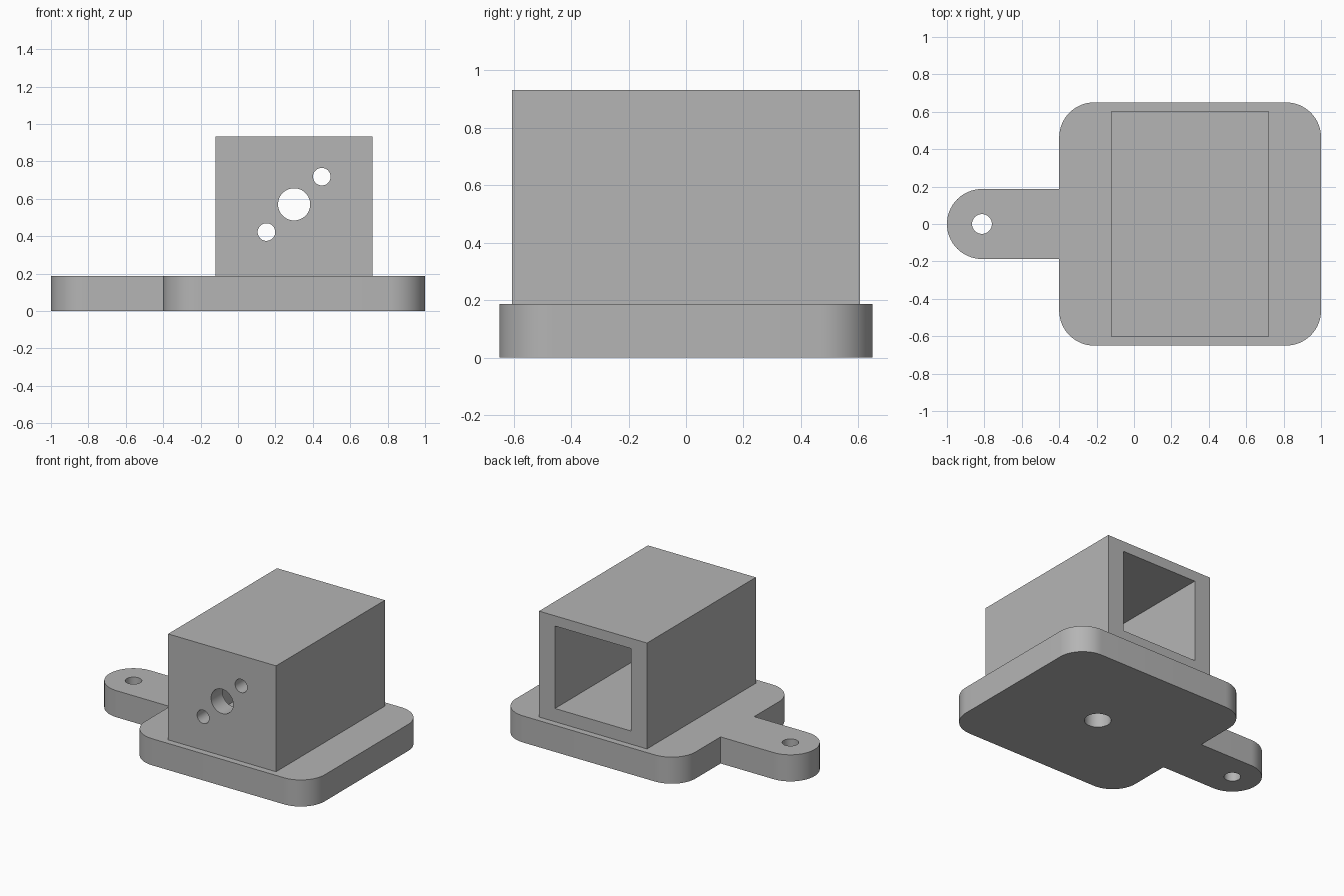
import bpy, bmesh
from math import pi, cos, sin, radians
from mathutils import Matrix, Vector

cube = bpy.data.objects.get("Cube")
if cube:
    bpy.data.objects.remove(cube, do_unlink=True)

grey = bpy.data.materials.new("plain grey")
grey.use_nodes = True
grey.diffuse_color = (0.46, 0.46, 0.46, 1)
grey.node_tree.nodes["Principled BSDF"].inputs["Base Color"].default_value = grey.diffuse_color

BASE_H = 0.187      # plate thickness, also the corner and tab radius
MID_X = 0.3         # centre line of plate and housing
BORE_Z = 0.57


def make_object(name, bm):
    bmesh.ops.recalc_face_normals(bm, faces=bm.faces)
    mesh = bpy.data.meshes.new(name)
    bm.to_mesh(mesh)
    bm.free()
    mesh.materials.append(grey)
    obj = bpy.data.objects.new(name, mesh)
    bpy.context.collection.objects.link(obj)
    return obj


def box(name, low, high):
    low, high = Vector(low), Vector(high)
    bm = bmesh.new()
    bmesh.ops.create_cube(bm, size=1, matrix=Matrix.Translation((low + high) / 2)
                          @ Matrix.Diagonal((*(high - low), 1)))
    return make_object(name, bm)


def rod(name, centre, radius, length, along_y=False):
    turn = Matrix.Rotation(pi / 2 if along_y else 0, 4, 'X')
    bm = bmesh.new()
    bmesh.ops.create_cone(bm, cap_ends=True, segments=48, radius1=radius, radius2=radius,
                          depth=length, matrix=Matrix.Translation(centre) @ turn)
    return make_object(name, bm)


def arc(x, y, start, sweep=90, steps=16):
    angles = [radians(start + sweep * i / steps) for i in range(steps + 1)]
    return [(x + BASE_H * cos(a), y + BASE_H * sin(a)) for a in angles]


def cut(obj, cutters):
    bpy.context.view_layer.objects.active = obj
    for cutter in cutters:
        mod = obj.modifiers.new("cut", 'BOOLEAN')
        mod.operation = 'DIFFERENCE'
        mod.solver = 'EXACT'
        mod.object = cutter
        bpy.ops.object.modifier_apply(modifier=mod.name)
    for cutter in cutters:
        bpy.data.objects.remove(cutter, do_unlink=True)


# Base plate with rounded corners and a round-ended tab, as one outline
left, right, side = -0.4, 1.0, 0.65
r = BASE_H
outline = (arc(right - r, r - side, -90) + arc(right - r, side - r, 0)
           + arc(left + r, side - r, 90) + [(left, r)]
           + arc(r - 1, 0, 90, 180, 32) + [(left, -r)]
           + arc(left + r, r - side, 180))
bm = bmesh.new()
face = bm.faces.new([bm.verts.new((x, y, 0)) for x, y in outline])
top = bmesh.ops.extrude_face_region(bm, geom=[face])["geom"]
bmesh.ops.translate(bm, vec=(0, 0, BASE_H),
                    verts=[v for v in top if isinstance(v, bmesh.types.BMVert)])
base_plate = make_object("base_plate", bm)
cut(base_plate, [rod("tab_hole", (r - 1, 0, 0.1), 0.053, 0.6),
                 rod("plate_bore", (MID_X, 0, 0.1), 0.085, 0.6)])

# Housing, open at the back, with three front holes and a floor bore
housing = box("housing", (-0.12, -0.605, BASE_H), (0.72, 0.605, 0.932))
cutters = [box("cavity", (0.005, -0.48, 0.28), (0.596, 0.8, 0.86)),
           rod("floor_bore", (MID_X, 0, 0.2), 0.085, 0.4)]
for offset, radius in ((-0.148, 0.047), (0, 0.086), (0.148, 0.047)):
    cutters.append(rod("front_hole", (MID_X + offset, -0.55, BORE_Z + offset), radius, 0.4, True))
cut(housing, cutters)

# Smooth round walls, sharp edges
for obj in (base_plate, housing):
    bpy.ops.object.select_all(action='DESELECT')
    obj.select_set(True)
    bpy.context.view_layer.objects.active = obj
    bpy.ops.object.shade_smooth_by_angle(angle=radians(30))
